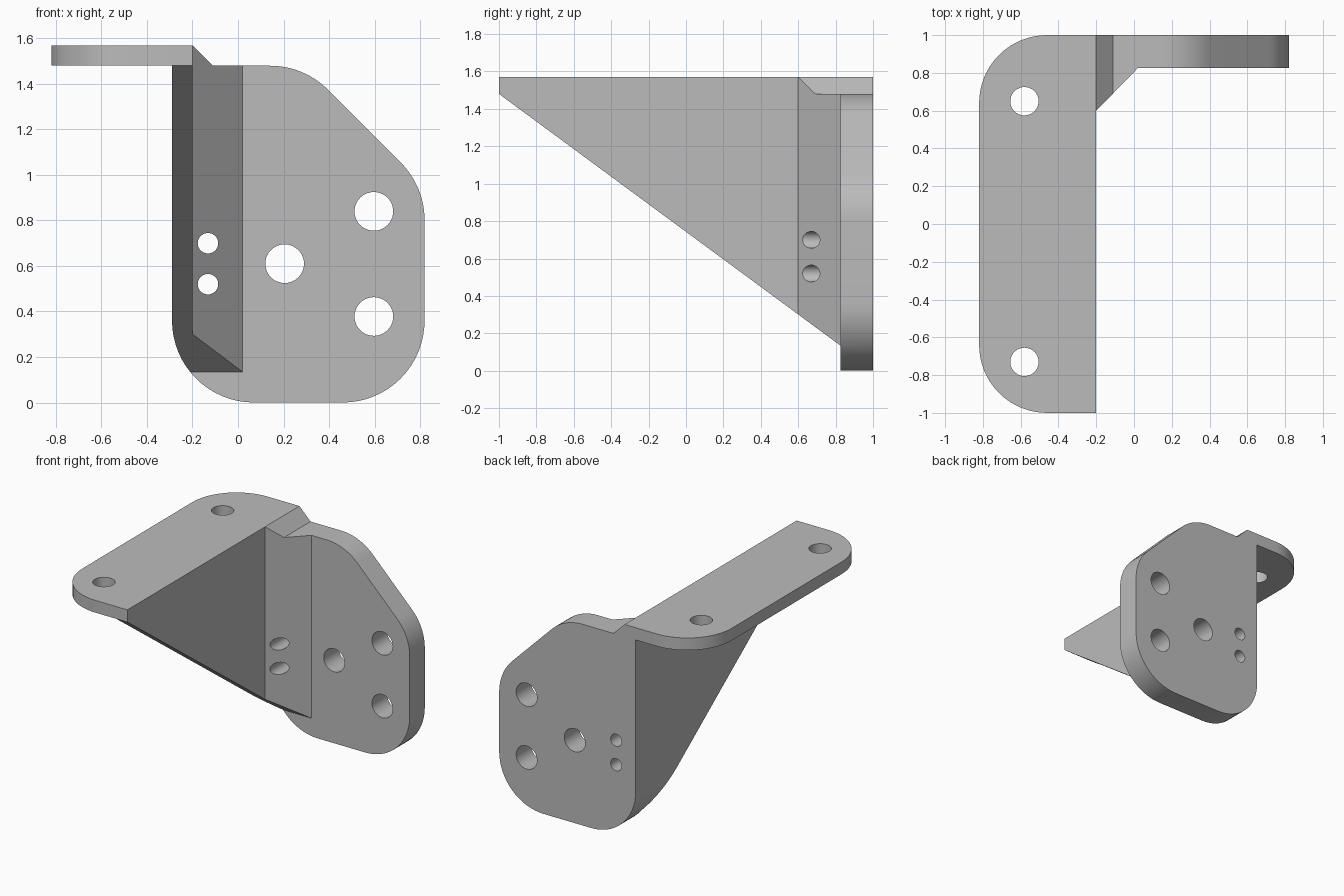
import bpy, bmesh
from math import tan, pi
from mathutils import Vector

if "Cube" in bpy.data.objects:
    bpy.data.objects.remove(bpy.data.objects["Cube"], do_unlink=True)

grey = bpy.data.materials.new("plain grey")
grey.use_nodes = True
color = (0.5, 0.5, 0.5, 1)
grey.diffuse_color = color
grey.node_tree.nodes["Principled BSDF"].inputs["Base Color"].default_value = color

RADIUS = 0.36


def rounded(points, steps=16):
    """Outline from (a, b, round?) corners, filleting the marked ones."""
    out = []
    for i, (a, b, is_round) in enumerate(points):
        p = Vector((a, b))
        if not is_round:
            out.append(p)
            continue
        before = (Vector(points[i - 1][:2]) - p).normalized()
        after = (Vector(points[(i + 1) % len(points)][:2]) - p).normalized()
        half = before.angle(after) / 2
        start = p + before * (RADIUS / tan(half))
        end = p + after * (RADIUS / tan(half))
        centre = p + (before + after).normalized() * (start - p).length / abs(
            (before + after).normalized().dot(before))
        for k in range(steps + 1):
            ray = (start - centre).normalized().slerp((end - centre).normalized(), k / steps)
            out.append(centre + ray * RADIUS)
    return out


PLACE = {"x": lambda a, b, d: (d, a, b),
         "y": lambda a, b, d: (a, d, b),
         "z": lambda a, b, d: (a, b, d)}


def prism(name, outline, axis, low, high):
    """Extrude a flat outline along one axis."""
    bm = bmesh.new()
    rings = [[bm.verts.new(PLACE[axis](p[0], p[1], d)) for p in outline] for d in (low, high)]
    bm.faces.new(rings[0])
    bm.faces.new(rings[1])
    n = len(outline)
    for i in range(n):
        j = (i + 1) % n
        bm.faces.new((rings[0][i], rings[0][j], rings[1][j], rings[1][i]))
    bmesh.ops.recalc_face_normals(bm, faces=bm.faces)
    mesh = bpy.data.meshes.new(name)
    bm.to_mesh(mesh)
    bm.free()
    mesh.materials.append(grey)
    obj = bpy.data.objects.new(name, mesh)
    bpy.context.collection.objects.link(obj)
    return obj


def combine(target, other, operation):
    """Apply a boolean and discard the helper."""
    mod = target.modifiers.new("combine", "BOOLEAN")
    mod.operation, mod.object, mod.solver = operation, other, "EXACT"
    bpy.context.view_layer.objects.active = target
    bpy.ops.object.modifier_apply(modifier=mod.name)
    bpy.data.objects.remove(other, do_unlink=True)


def drill(target, a, b, radius, axis, low, high):
    circle = [Vector((a, b)) + Vector((radius, 0)) @ turn for turn in TURNS]
    combine(target, prism("hole_cutter", circle, axis, low, high), "DIFFERENCE")


from mathutils import Matrix
TURNS = [Matrix.Rotation(2 * pi * k / 40, 2) for k in range(40)]

# Body: front outline shared by back plate, corner wedge and gusset
front = rounded([(-0.29, 0, True), (0.82, 0, True), (0.82, 0.95, True), (0.29, 1.48, True),
                 (-0.11, 1.48, False), (-0.2, 1.57, False), (-0.29, 1.57, False)])
bracket = prism("bracket", front, "y", -1, 1)

# Plan shape: thin gusset, diagonal corner wedge, back plate
plan = [(-0.5, -1.2), (-0.2, -1.2), (-0.2, 0.6), (0.02, 0.825),
        (1, 0.825), (1, 1.2), (-0.5, 1.2)]
combine(bracket, prism("plan_cutter", plan, "z", -0.2, 2), "INTERSECT")

# Side shape: sloping underside of the gusset
side = [(-1, 1.48), (0.825, 0.135), (0.825, -0.2), (1.2, -0.2), (1.2, 2), (-1, 2)]
combine(bracket, prism("side_cutter", side, "x", -1, 1.2), "INTERSECT")

# Top flange with two rounded outer corners
flange = rounded([(-0.2, -1, False), (-0.2, 1, False), (-0.82, 1, True), (-0.82, -1, True)])
combine(bracket, prism("top_flange", flange, "z", 1.48, 1.57), "UNION")

# Bolt holes
for x, z, r in [(0.205, 0.61, 0.085), (0.597, 0.84, 0.085), (0.597, 0.378, 0.085),
                (-0.132, 0.7, 0.045), (-0.132, 0.52, 0.045)]:
    drill(bracket, x, z, r, "y", 0.4, 1.2)
for y in (0.65, -0.73):
    drill(bracket, -0.58, y, 0.075, "z", 1.3, 1.7)

bpy.ops.object.select_all(action="DESELECT")
bracket.select_set(True)
bpy.context.view_layer.objects.active = bracket
bpy.ops.object.shade_smooth_by_angle(angle=pi / 9)
